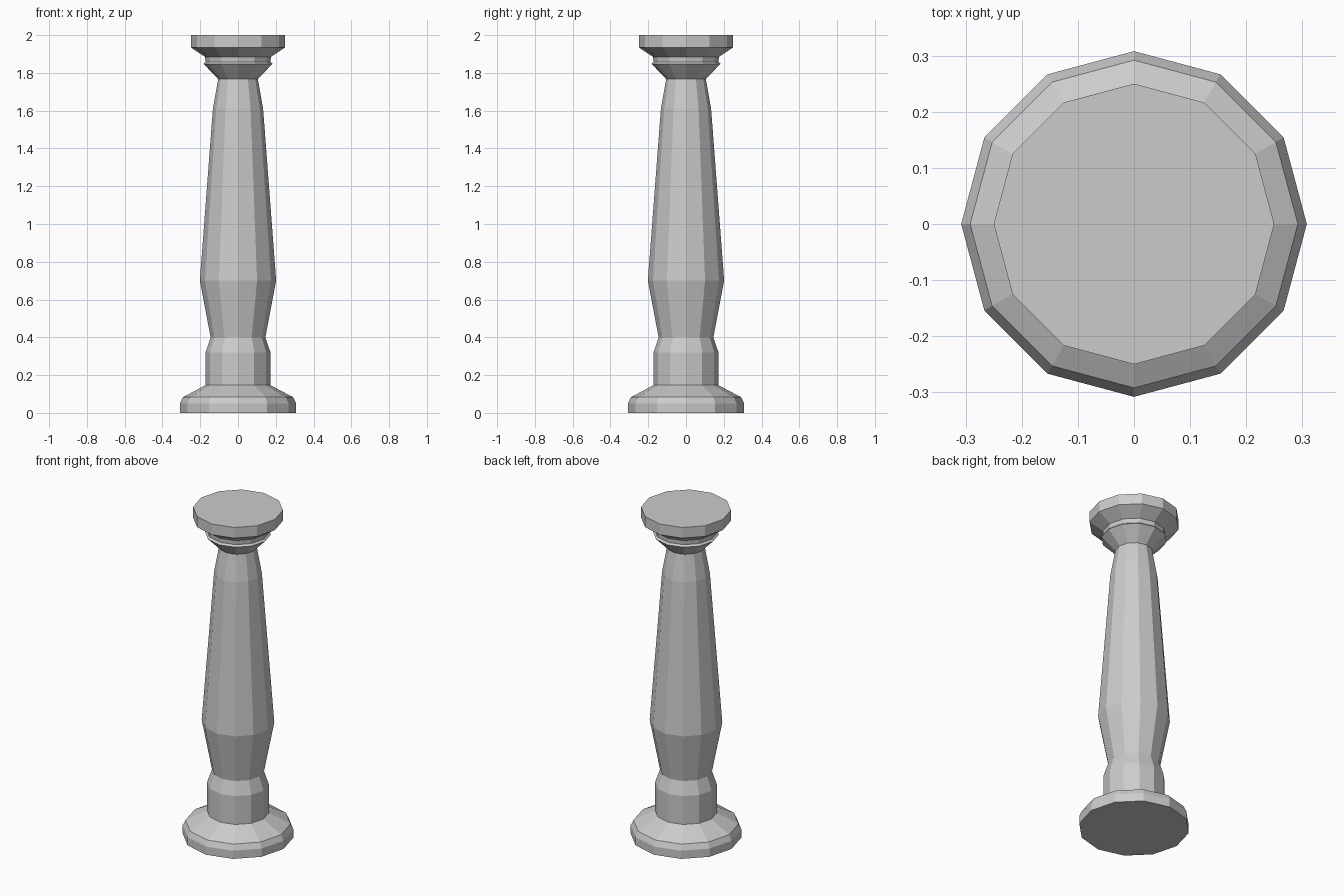
import bpy, bmesh
from math import sin, cos, pi

if "Cube" in bpy.data.objects:
    bpy.data.objects.remove(bpy.data.objects["Cube"])

SIDES = 12


def lathe(name, profile):
    """Spin a (radius, z) profile into a closed, flat-shaded solid."""
    bm = bmesh.new()
    rings = [[bm.verts.new((r * cos(2 * pi * i / SIDES), r * sin(2 * pi * i / SIDES), z))
              for i in range(SIDES)] for r, z in profile]
    for low, high in zip(rings, rings[1:]):
        for i in range(SIDES):
            j = (i + 1) % SIDES
            bm.faces.new((low[i], low[j], high[j], high[i]))
    bm.faces.new(rings[0][::-1])
    bm.faces.new(rings[-1])
    mesh = bpy.data.meshes.new(name)
    bm.to_mesh(mesh)
    bm.free()
    obj = bpy.data.objects.new(name, mesh)
    bpy.context.collection.objects.link(obj)
    return obj


# Whole baluster is one continuous turned piece
lathe("turned_baluster", [
    # foot
    (0.308, 0.0), (0.308, 0.05), (0.292, 0.083), (0.172, 0.147),
    # lower collar
    (0.172, 0.32), (0.145, 0.40),
    # tapered shaft
    (0.202, 0.70), (0.133, 1.61), (0.105, 1.768),
    # neck ring
    (0.183, 1.848), (0.172, 1.858), (0.175, 1.885),
    # capital
    (0.25, 1.935), (0.25, 2.0),
])
